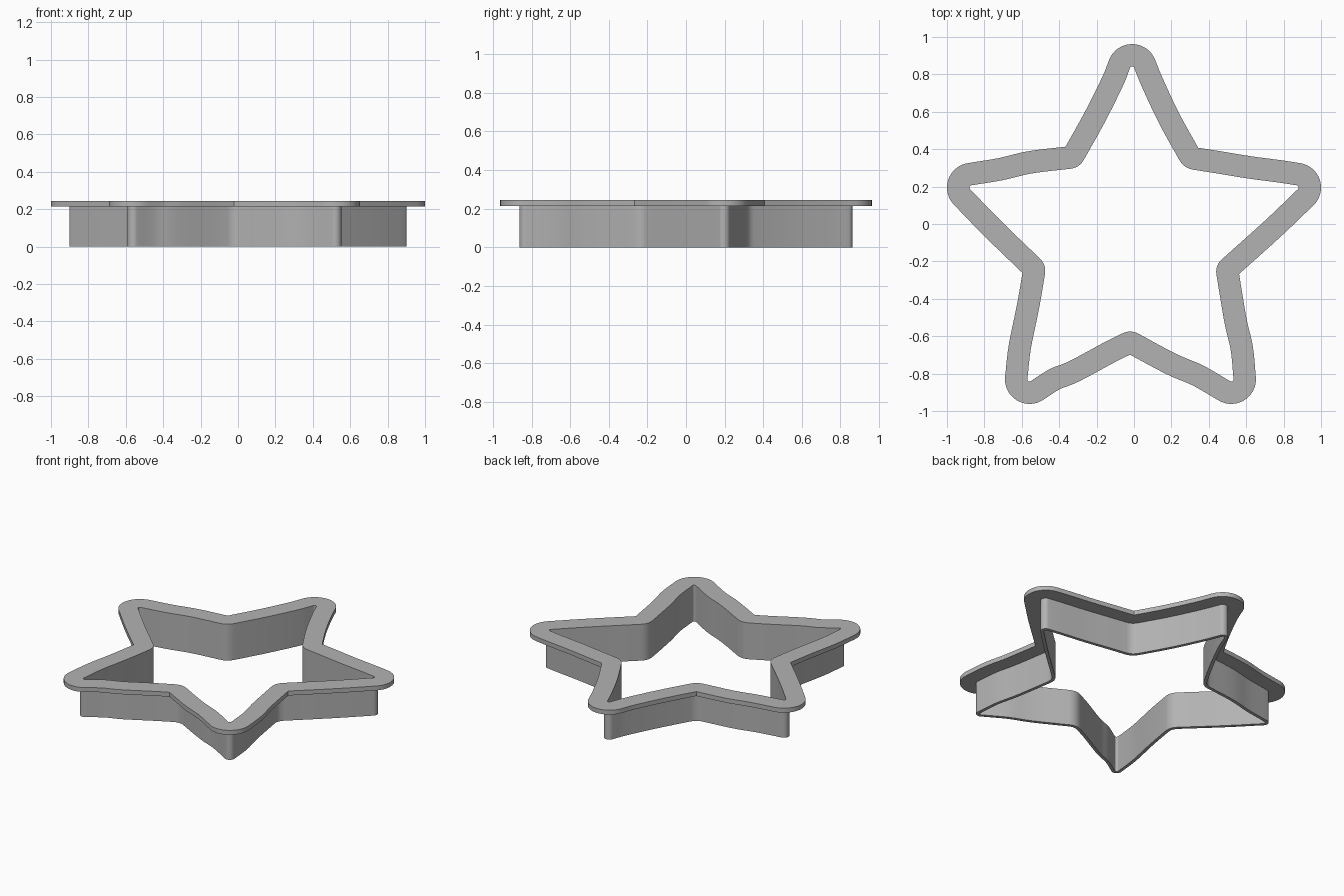
import bpy
import bmesh
import math
from mathutils import Vector

cube = bpy.data.objects.get("Cube")
if cube:
    bpy.data.objects.remove(cube, do_unlink=True)

HOLE, WALL, RIM = 0.012, 0.033, 0.132   # offsets from the guide outline
RIM_LOW, RIM_TOP = 0.215, 0.245

# Clockwise guide outline: each side runs from a corner towards the next;
# corners alternate between outer tips and inner notches
SIDES = [
    [(-.01, .83), (.035, .72), (.13, .52)],
    [(.26, .287), (.42, .262), (.604, .232), (.77, .21)],
    [(.868, .195), (.69, .025)],
    [(.42, -.217), (.47, -.52), (.505, -.675)],
    [(.52, -.83), (.373, -.745), (.223, -.68)],
    [(-.018, -.55), (-.16, -.62), (-.35, -.722), (-.456, -.765)],
    [(-.558, -.83), (-.539, -.666), (-.495, -.45)],
    [(-.455, -.214), (-.7, .022)],
    [(-.868, .195), (-.697, .223), (-.536, .26)],
    [(-.285, .289), (-.15, .53), (-.05, .73)],
]


def smooth_side(points, start_is_tip, steps=5):
    """Spline through one side, thinned out next to its notch."""
    pts = [Vector(p) for p in points]
    notch = pts[-1] if start_is_tip else pts[0]
    ext = [2 * pts[0] - pts[1]] + pts + [2 * pts[-1] - pts[-2]]
    out = []
    for a, b, c, d in zip(ext, ext[1:], ext[2:], ext[3:]):
        for i in range(steps):
            t = i / steps
            p = 0.5 * (2 * b + (c - a) * t + (2 * a - 5 * b + 4 * c - d) * t ** 2
                       + (3 * b - a - 3 * c + d) * t ** 3)
            if (p - notch).length > 0.1:
                out.append((p, "side"))
    if start_is_tip:
        return [(pts[0], "tip")] + out[1:]
    return [(pts[0], "notch")] + out


outline = []
for i, side in enumerate(SIDES):
    end = SIDES[(i + 1) % len(SIDES)][0]
    outline += smooth_side(side + [end], i % 2 == 0)


def offset_ring(d):
    """Outline moved outward by d: round tips, mitred notches."""
    ring = []
    for i, (p, kind) in enumerate(outline):
        before = (p - outline[i - 1][0]).normalized()
        after = (outline[(i + 1) % len(outline)][0] - p).normalized()
        n1, n2 = Vector((-before.y, before.x)), Vector((-after.y, after.x))
        if kind == "tip":
            start = math.atan2(n1.y, n1.x)
            sweep = (start - math.atan2(n2.y, n2.x)) % math.tau
            for k in range(17):
                a = start - sweep * k / 16
                ring.append(p + d * Vector((math.cos(a), math.sin(a))))
            continue
        m = p + (n1 + n2) * d / (1 + n1.dot(n2))
        if kind == "side":
            ring.append(m)
            continue
        r = 0.055 * (1 - d / RIM)
        for k in range(7):
            t = k / 6
            ring.append(m - before * r * (1 - t) ** 2 + after * r * t ** 2)
    return ring


# Star cutter: sweep the wall-and-rim section around the outline
section = [(HOLE, 0), (HOLE, RIM_TOP), (RIM, RIM_TOP),
           (RIM, RIM_LOW), (WALL, RIM_LOW), (WALL, 0)]
bm = bmesh.new()
rings = [[bm.verts.new((p.x, p.y, z)) for p in offset_ring(d)] for d, z in section]
for j, ring in enumerate(rings):
    up = rings[(j + 1) % len(rings)]
    for i in range(len(ring)):
        k = (i + 1) % len(ring)
        bm.faces.new((ring[i], ring[k], up[k], up[i]))
bmesh.ops.remove_doubles(bm, verts=bm.verts, dist=0.0005)
bmesh.ops.recalc_face_normals(bm, faces=bm.faces)
mesh = bpy.data.meshes.new("star_cutter")
bm.to_mesh(mesh)
bm.free()

# Plain grey material
grey = bpy.data.materials.new("plain grey")
grey.use_nodes = True
color = (0.45, 0.45, 0.45, 1)
grey.diffuse_color = color
grey.node_tree.nodes["Principled BSDF"].inputs["Base Color"].default_value = color
mesh.materials.append(grey)

cutter = bpy.data.objects.new("star_cutter", mesh)
bpy.context.collection.objects.link(cutter)
bpy.ops.object.select_all(action="DESELECT")
cutter.select_set(True)
bpy.context.view_layer.objects.active = cutter
bpy.ops.object.shade_smooth_by_angle(angle=math.radians(30))
